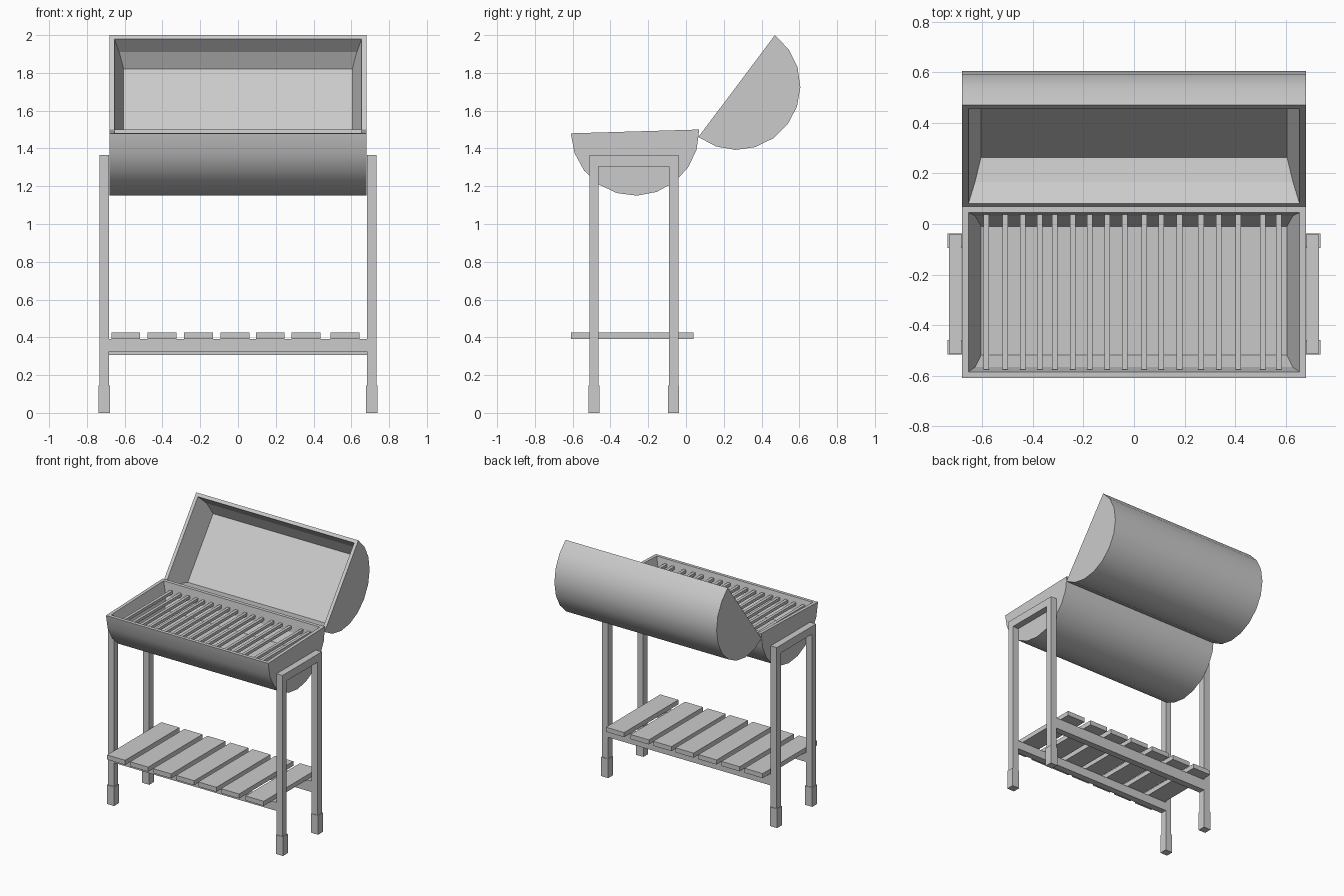
import bpy, bmesh
from math import sin, cos, pi, radians

if "Cube" in bpy.data.objects:
    bpy.data.objects.remove(bpy.data.objects["Cube"])


def box(name, x0, x1, y0, y1, z0, z1):
    bm = bmesh.new()
    bmesh.ops.create_cube(bm, size=1)
    for v in bm.verts:
        v.co.x = x1 if v.co.x > 0 else x0
        v.co.y = y1 if v.co.y > 0 else y0
        v.co.z = z1 if v.co.z > 0 else z0
    me = bpy.data.meshes.new(name)
    bm.to_mesh(me)
    bm.free()
    ob = bpy.data.objects.new(name, me)
    bpy.context.collection.objects.link(ob)
    return ob


def half_drum(name, cy, cz, tilt, r, half=0.68):
    """Half cylinder, round side down when tilt is 0, hollowed with a flat inner panel."""
    bm = bmesh.new()
    t = radians(tilt)

    def vert(x, a, d):
        return bm.verts.new((x, cy + a * cos(t) + d * sin(t), cz + a * sin(t) - d * cos(t)))

    outer, inner = [], []
    ri = r - 0.025
    for s in (-1, 1):
        outer.append([vert(s * half, r * cos(k * pi / 10), r * sin(k * pi / 10)) for k in range(11)])
        inner.append([vert(s * (half - 0.025 - 0.27 * ri * sin(k * pi / 10)),
                           ri * cos(k * pi / 10), ri * sin(k * pi / 10))
                      for k in (0, 1, 2, 8, 9, 10)])
    for ring, smooth in ((outer, True), (inner, False)):
        for side in ring:
            bm.faces.new(side)
        a, b = ring
        for i in range(len(a) - 1):
            bm.faces.new((a[i], a[i + 1], b[i + 1], b[i])).smooth = smooth
    # flat rim joining the outer and inner shells
    o = [outer[0][0], outer[0][-1], outer[1][-1], outer[1][0]]
    n = [inner[0][0], inner[0][-1], inner[1][-1], inner[1][0]]
    for i in range(4):
        j = (i + 1) % 4
        bm.faces.new((o[i], o[j], n[j], n[i]))
    bmesh.ops.recalc_face_normals(bm, faces=bm.faces)
    for e in bm.edges:
        if len(e.link_faces) == 2 and e.calc_face_angle(0) > radians(30):
            e.smooth = False
    me = bpy.data.meshes.new(name)
    bm.to_mesh(me)
    bm.free()
    ob = bpy.data.objects.new(name, me)
    bpy.context.collection.objects.link(ob)


# fire bowl and open lid
half_drum("fire_bowl", -0.27, 1.49, 1.7, 0.34)
half_drum("lid", 0.268, 1.73, 53.1, 0.3375)

# grill bars, slightly uneven spacing
for x in (-0.585, -0.51, -0.44, -0.373, -0.314, -0.243, -0.175, -0.105, -0.037,
          0.04, 0.108, 0.18, 0.265, 0.336, 0.412, 0.51, 0.573):
    box("grill_bar", x - 0.011, x + 0.011, -0.575, 0.045, 1.425, 1.447)

# leg frames at both ends
for side, s in (("left", -1), ("right", 1)):
    xs = sorted((s * 0.682, s * 0.732))
    fx = sorted((s * 0.678, s * 0.738))
    for pos, y in (("front", -0.487), ("back", -0.066)):
        box(f"{side}_{pos}_leg", *xs, y - 0.025, y + 0.025, 0.1, 1.305)
        box(f"{side}_{pos}_foot", *fx, y - 0.029, y + 0.029, 0, 0.145)
    box(f"{side}_top_bar", *xs, -0.512, -0.041, 1.305, 1.365)

# shelf rails and slats
box("front_rail", -0.683, 0.683, -0.512, -0.462, 0.325, 0.39)
box("back_rail", -0.683, 0.683, -0.091, -0.041, 0.307, 0.39)
for x in (-0.595, -0.402, -0.209, -0.016, 0.17, 0.36, 0.567):
    box("shelf_slat", x - 0.076, x + 0.076, -0.61, 0.04, 0.39, 0.425)
